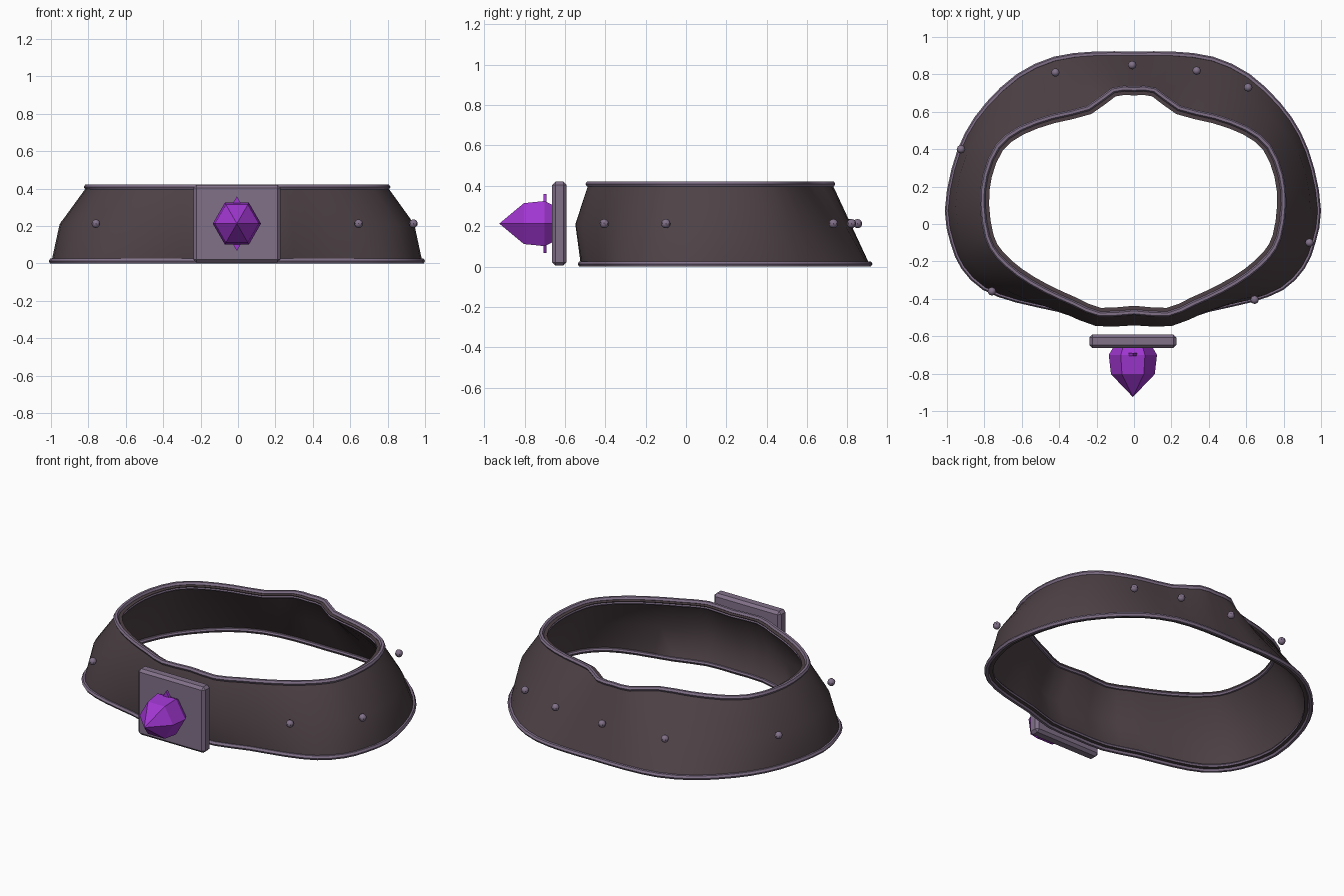
import bpy, bmesh, math
from mathutils import Vector, Matrix

if "Cube" in bpy.data.objects:
    bpy.data.objects.remove(bpy.data.objects["Cube"])


def material(name, rgb):
    m = bpy.data.materials.new(name)
    m.diffuse_color = (*rgb, 1)
    m.use_nodes = True
    m.node_tree.nodes["Principled BSDF"].inputs["Base Color"].default_value = m.diffuse_color
    return m


LEATHER = material("dark leather", (0.076, 0.054, 0.061))
METAL = material("violet grey metal", (0.22, 0.165, 0.25))
GEM = material("purple crystal", (0.35, 0.037, 0.63))


def add_object(name, bm, mat, smooth=False):
    bmesh.ops.recalc_face_normals(bm, faces=bm.faces)
    me = bpy.data.meshes.new(name)
    bm.to_mesh(me)
    bm.free()
    me.materials.append(mat)
    ob = bpy.data.objects.new(name, me)
    bpy.context.collection.objects.link(ob)
    if smooth:
        for o in bpy.context.selected_objects:
            o.select_set(False)
        ob.select_set(True)
        bpy.context.view_layer.objects.active = ob
        bpy.ops.object.shade_smooth_by_angle(angle=math.radians(35))
    return ob


def closed_loop(half):
    """Mirror a half outline (back to front) and insert smoothed midpoints."""
    pts = [Vector(p) for p in half]
    pts += [Vector((-p.x * 1.012, p.y)) for p in pts[-2:0:-1]]
    n, out = len(pts), []
    for i in range(n):
        a, b, c, d = (pts[(i + k) % n] for k in (-1, 0, 1, 2))
        out += [b, (b + c) * 0.5625 - (a + d) * 0.0625]
    return out


def outward(loop, i):
    t = (loop[(i + 1) % len(loop)] - loop[i - 1]).normalized()
    return Vector((-t.y, t.x))


def inset(loop, dist):
    """Outline moved inward, with directions averaged over neighbours."""
    k = len(loop)
    return [p - (outward(loop, i - 1) + outward(loop, i)
                 + outward(loop, (i + 1) % k)).normalized() * dist
            for i, p in enumerate(loop)]


# Half outlines of the lower and upper rims, from back centre to front centre
lower = closed_loop([(0, .907), (.21, .907), (.42, .88), (.61, .79), (.77, .64),
                     (.88, .48), (.95, .29), (.985, .07), (.955, -.1), (.90, -.23),
                     (.79, -.34), (.62, -.405), (.40, -.455), (.20, -.515), (0, -.52)])
upper = closed_loop([(0, .722), (.11, .715), (.24, .62), (.43, .573), (.60, .51),
                     (.72, .415), (.785, .26), (.80, .1), (.775, -.07), (.72, -.17),
                     (.61, -.27), (.47, -.355), (.32, -.425), (.18, -.483), (0, -.472)])
middle = []
for a, b in zip(lower, upper):
    m = (a + b) / 2
    middle.append(Vector((m.x * 1.056, m.y - 0.047 * max(0, -m.y / 0.5) ** 3)))
n = len(lower)

# Flared leather band: outer wall, upper lip, thin inner wall, lower lip
LIP, WALL = 0.035, 0.018
profile = [(lower, .012), (middle, .21), (upper, .408),
           (inset(upper, LIP), .406), (inset(upper, WALL), .385),
           (inset(middle, WALL), .21),
           (inset(lower, WALL), .035), (inset(lower, LIP), .012)]
bm = bmesh.new()
rings = [[bm.verts.new((p.x, p.y, z)) for p in loop] for loop, z in profile]
for r0, r1 in zip(rings, rings[1:] + rings[:1]):
    for i in range(n):
        j = (i + 1) % n
        bm.faces.new((r0[i], r0[j], r1[j], r1[i]))
add_object("leather_band", bm, LEATHER, True)


# Metal trim along each rim: six-sided tube swept round the outline
def trim(name, loop, z, r=0.015, sides=6):
    bm = bmesh.new()
    tube = []
    for i, p in enumerate(loop):
        out = outward(loop, i)
        ring = []
        for k in range(sides):
            a = math.tau * k / sides
            q = p + out * r * math.cos(a)
            ring.append(bm.verts.new((q.x, q.y, z + r * math.sin(a))))
        tube.append(ring)
    for i in range(n):
        a, b = tube[i], tube[(i + 1) % n]
        for k in range(sides):
            m = (k + 1) % sides
            bm.faces.new((a[k], a[m], b[m], b[k]))
    add_object(name, bm, METAL, True)


trim("lower_trim", lower, 0.013)
trim("upper_trim", upper, 0.409)
trim("lower_inner_trim", inset(lower, .026), 0.024, r=.011)
trim("upper_inner_trim", inset(upper, .023), 0.393, r=.011)

# Bevelled square buckle plate standing ahead of the band
CX, CZ = -0.006, 0.213
bm = bmesh.new()
bmesh.ops.create_cube(bm, size=1, matrix=Matrix.Translation((CX, -.627, CZ))
                      @ Matrix.Diagonal((.465, .072, .415, 1)))
bmesh.ops.bevel(bm, geom=bm.edges[:], offset=0.016, segments=1, affect='EDGES')
add_object("buckle_plate", bm, METAL)

# Six-sided crystal: base, girdle, shoulder and tip
bm = bmesh.new()
prev = None
for y, r in ((-.65, .1), (-.70, .129), (-.803, .117)):
    ring = [bm.verts.new((CX + r * math.cos(k * math.pi / 3), y,
                          CZ + r * math.sin(k * math.pi / 3))) for k in range(6)]
    if prev:
        for k in range(6):
            m = (k + 1) % 6
            bm.faces.new((prev[k], prev[m], ring[m], ring[k]))
    else:
        bm.faces.new(ring)
    prev = ring
tip = bm.verts.new((CX, -.925, CZ))
for k in range(6):
    bm.faces.new((prev[k], prev[(k + 1) % 6], tip))
add_object("crystal", bm, GEM)

# Thin pointed setting behind the crystal, showing above and below it
bm = bmesh.new()
face = bm.faces.new([bm.verts.new((CX + x, -.707, CZ + z)) for x, z in
                     ((.085, 0), (0, .146), (-.085, 0), (0, -.146))])
ext = bmesh.ops.extrude_face_region(bm, geom=[face])
bmesh.ops.translate(bm, vec=(0, .017, 0),
                    verts=[v for v in ext["geom"] if isinstance(v, bmesh.types.BMVert)])
add_object("crystal_setting", bm, GEM)

# Rivets round the middle of the band
for i, (x, y) in enumerate([(-.42, .81), (-.01, .85), (.335, .82), (.61, .73),
                            (-.925, .40), (-.76, -.36), (.938, -.10), (.645, -.405)]):
    bm = bmesh.new()
    bmesh.ops.create_uvsphere(bm, u_segments=8, v_segments=6, radius=0.023,
                              matrix=Matrix.Translation((x, y, .213)))
    add_object(f"rivet_{i + 1}", bm, METAL, True)
